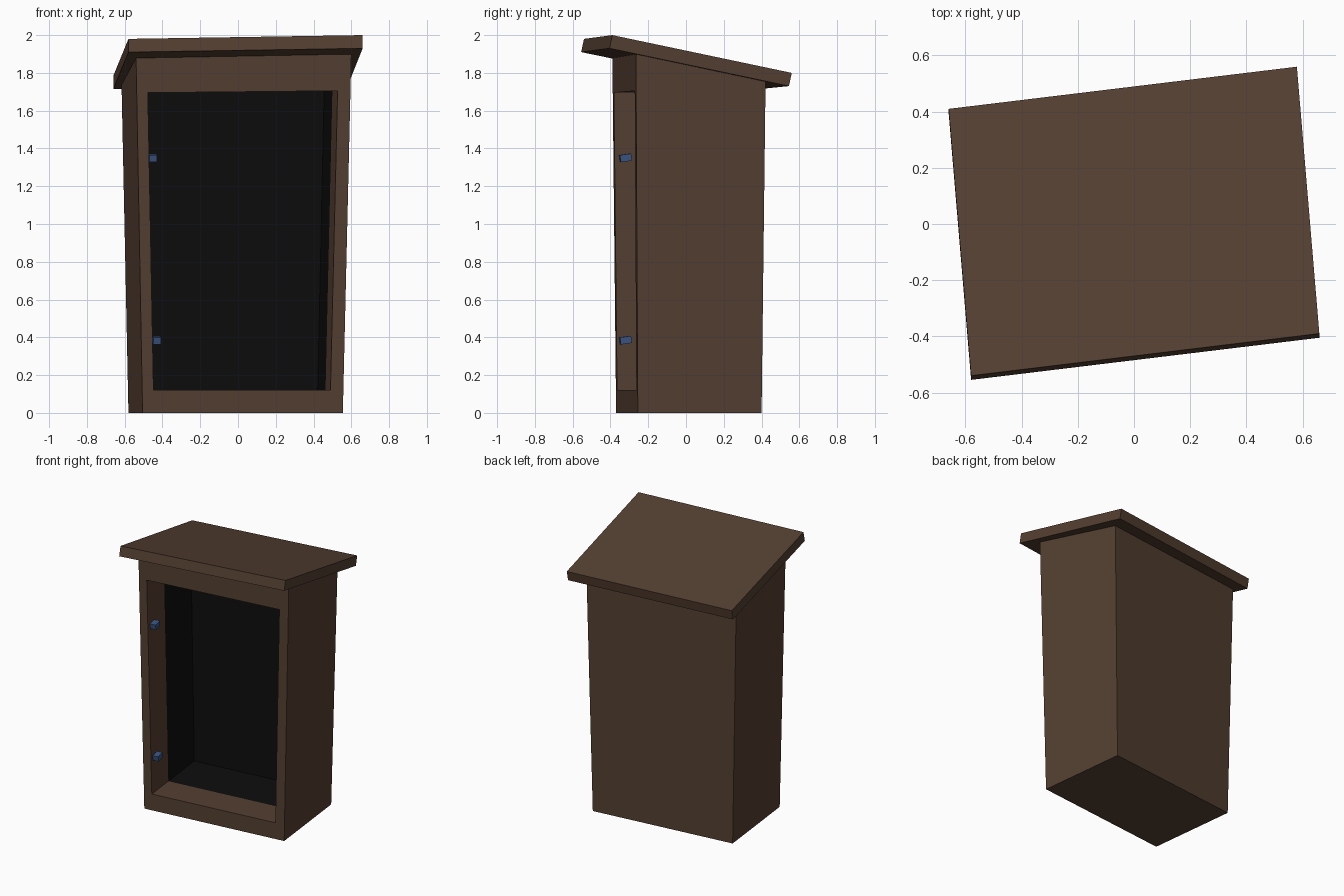
import bpy, bmesh
from mathutils import Vector, Matrix
import math

if "Cube" in bpy.data.objects:
    bpy.data.objects.remove(bpy.data.objects["Cube"])


def material(name, rgb):
    m = bpy.data.materials.new(name)
    m.diffuse_color = (*rgb, 1)
    m.use_nodes = True
    m.node_tree.nodes["Principled BSDF"].inputs["Base Color"].default_value = m.diffuse_color
    return m


wood = material("brown wood", (0.089, 0.050, 0.031))
dark = material("dark interior", (0.004, 0.004, 0.004))
blue = material("blue hinge metal", (0.042, 0.088, 0.22))


def make_object(name, bm, mats):
    me = bpy.data.meshes.new(name)
    bm.to_mesh(me)
    bm.free()
    for m in mats:
        me.materials.append(m)
    ob = bpy.data.objects.new(name, me)
    bpy.context.collection.objects.link(ob)
    return ob


def bridge(bm, a, b, mat=0):
    for i in range(4):
        j = (i + 1) % 4
        f = bm.faces.new((a[i], a[j], b[j], b[i]))
        f.material_index = mat


# Sloping roof slab
top = [Vector(p) for p in ((-0.58, -0.54, 1.98), (0.66, -0.39, 2.0),
                           (0.58, 0.56, 1.80), (-0.66, 0.41, 1.785))]
drop = Vector((0, -0.015, -0.07))
bm = bmesh.new()
hi = [bm.verts.new(p) for p in top]
lo = [bm.verts.new(p + drop) for p in top]
bm.faces.new(hi)
bm.faces.new(lo[::-1])
bridge(bm, lo, hi)
bmesh.ops.recalc_face_normals(bm, faces=bm.faces)
make_object("roof", bm, [wood])

# Underside plane of the roof, used to trim the cabin walls
r0 = top[0] + drop
rn = (top[1] - top[0]).cross(top[3] - top[0])


def roof_z(x, y):
    return r0.z - (rn.x * (x - r0.x) + rn.y * (y - r0.y)) / rn.z


def point(u, v, z):
    # u: left to right, v: front to back; walls flare towards the top
    t = z / 1.9
    fl = Vector((-0.505, -0.37)).lerp(Vector((-0.54, -0.39)), t)
    du = Vector((1.06, 0.115)).lerp(Vector((1.14, 0.125)), t)
    dv = Vector((-0.075, 0.655)).lerp(Vector((-0.08, 0.688)), t)
    p = fl + du * u + dv * v
    return Vector((p.x, p.y, z))


# Cabin shell with a recessed doorway
bm = bmesh.new()
corners = ((0, 0), (1, 0), (1, 1), (0, 1))
base = [bm.verts.new(point(u, v, 0)) for u, v in corners]
eave = []
for u, v in corners:
    p = point(u, v, 1.85)
    p = point(u, v, roof_z(p.x, p.y))
    eave.append(bm.verts.new(p))
bm.faces.new(base[::-1])
bm.faces.new(eave)
for i in (1, 2, 3):
    j = (i + 1) % 4
    bm.faces.new((base[i], base[j], eave[j], eave[i]))


def door_ring(v):
    return [bm.verts.new(point(u, v, z)) for u, z in
            ((0.056, 0.12), (0.936, 0.12), (0.94, 1.705), (0.052, 1.695))]


rings = [door_ring(v) for v in (0, 0.35, 0.9)]
bridge(bm, [base[0], base[1], eave[1], eave[0]], rings[0])
bridge(bm, rings[0], rings[1])
bridge(bm, rings[1], rings[2], 1)
bm.faces.new(rings[2]).material_index = 1
bmesh.ops.recalc_face_normals(bm, faces=bm.faces)
make_object("cabin", bm, [wood, dark])

# Two hinges on the left door jamb
for name, x, z in (("lower_hinge", -0.431, 0.385), ("upper_hinge", -0.452, 1.35)):
    bm = bmesh.new()
    bmesh.ops.create_cube(bm, size=1, matrix=Matrix.Diagonal((0.042, 0.06, 0.038, 1)))
    ob = make_object(name, bm, [blue])
    ob.location = (x, -0.32, z)
    ob.rotation_euler = (math.radians(8), 0, math.radians(6.5))
